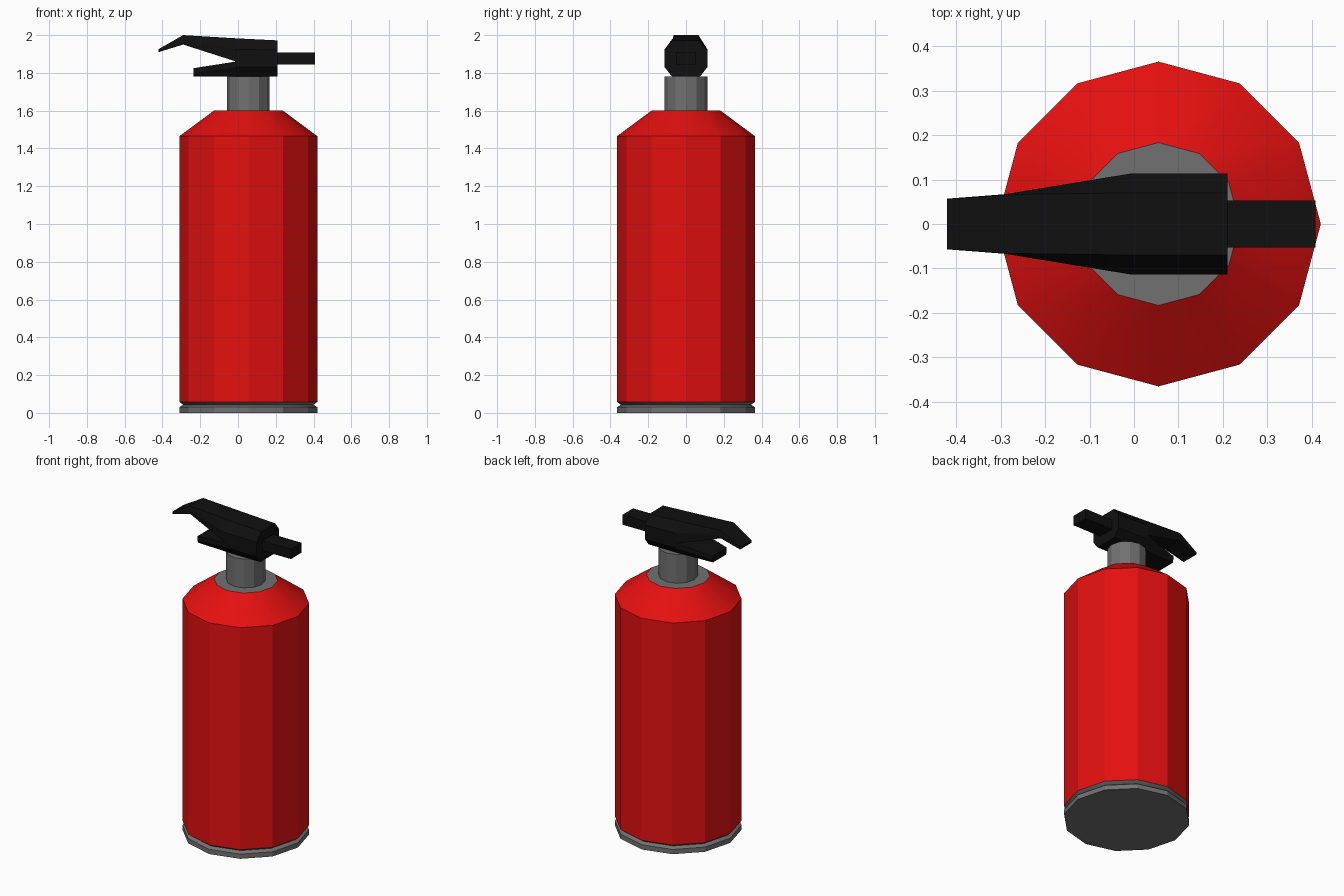
import bpy
import bmesh
from math import cos, sin, pi, radians

cube = bpy.data.objects.get("Cube")
if cube:
    bpy.data.objects.remove(cube)

AXIS_X = 0.055   # the cylinder stands a little off centre
SIDES = 12


def material(name, rgb):
    mat = bpy.data.materials.new(name)
    mat.use_nodes = True
    mat.diffuse_color = (*rgb, 1)
    mat.node_tree.nodes["Principled BSDF"].inputs["Base Color"].default_value = (*rgb, 1)
    return mat


red = material("red paint", (0.78, 0.005, 0.005))
grey = material("grey metal", (0.165, 0.165, 0.165))
black = material("black plastic", (0.005, 0.005, 0.005))


def skin(name, rings, mat, cap_start=True, cap_end=True):
    """Join a list of matching point rings into one surface."""
    bm = bmesh.new()
    loops = [[bm.verts.new(p) for p in ring] for ring in rings]
    for a, b in zip(loops, loops[1:]):
        for i in range(len(a)):
            j = (i + 1) % len(a)
            bm.faces.new((a[i], a[j], b[j], b[i]))
    if cap_start:
        bm.faces.new(loops[0][::-1])
    if cap_end:
        bm.faces.new(loops[-1])
    bmesh.ops.recalc_face_normals(bm, faces=bm.faces)
    mesh = bpy.data.meshes.new(name)
    bm.to_mesh(mesh)
    bm.free()
    mesh.materials.append(mat)
    obj = bpy.data.objects.new(name, mesh)
    bpy.context.collection.objects.link(obj)
    bpy.ops.object.select_all(action="DESELECT")
    obj.select_set(True)
    bpy.context.view_layer.objects.active = obj
    bpy.ops.object.shade_smooth_by_angle(angle=radians(29))
    return obj


def lathe(name, profile, mat, **caps):
    """Turn (radius, z) points around the cylinder axis."""
    angles = [2 * pi * i / SIDES for i in range(SIDES)]
    rings = [[(AXIS_X + r * cos(a), r * sin(a), z) for a in angles] for r, z in profile]
    return skin(name, rings, mat, **caps)


def loft(name, sections, mat, **caps):
    """Each section is x plus the (half width, z) points of one side, bottom to top."""
    rings = [[(x, w, z) for w, z in half] + [(x, -w, z) for w, z in reversed(half)]
             for x, half in sections]
    return skin(name, rings, mat, **caps)


# Cylinder: grooved foot, painted body with sloping shoulder, collar and neck
lathe("foot_ring", [(0.365, 0), (0.365, 0.03), (0.345, 0.043), (0.365, 0.058)],
      grey, cap_end=False)
lathe("tank_body", [(0.365, 0.058), (0.365, 1.465), (0.183, 1.6)],
      red, cap_start=False, cap_end=False)
lathe("collar_plate", [(0.183, 1.6)], grey, cap_start=False)
lathe("neck", [(0.113, 1.6), (0.113, 1.782)], grey, cap_start=False)

# Valve head: faceted block, split towards the right into lever and carry handle
upper = [(0.113, 1.86), (0.113, 1.925), (0.07, 1.983)]
lower = [(0.075, 1.782), (0.113, 1.83), (0.113, 1.86)]
upper_end = [(0.113, 1.86), (0.113, 1.92), (0.07, 1.972)]
loft("valve_block", [(-0.01, lower + upper[1:]), (0.21, lower + upper_end[1:])],
     black, cap_start=False)
loft("squeeze_lever", [
    (-0.01, upper),
    (-0.29, [(0.066, 1.95), (0.067, 1.975), (0.066, 2.0)]),
    (-0.42, [(0.057, 1.91), (0.057, 1.918), (0.056, 1.926)]),
], black, cap_start=False)
loft("carry_handle", [
    (-0.01, lower),
    (-0.235, [(0.065, 1.782), (0.071, 1.8), (0.071, 1.825)]),
], black, cap_start=False)

# Outlet
outlet = [(0.053, 1.845), (0.053, 1.908)]
loft("outlet_nozzle", [(0.21, outlet), (0.408, outlet)], black, cap_start=False)
